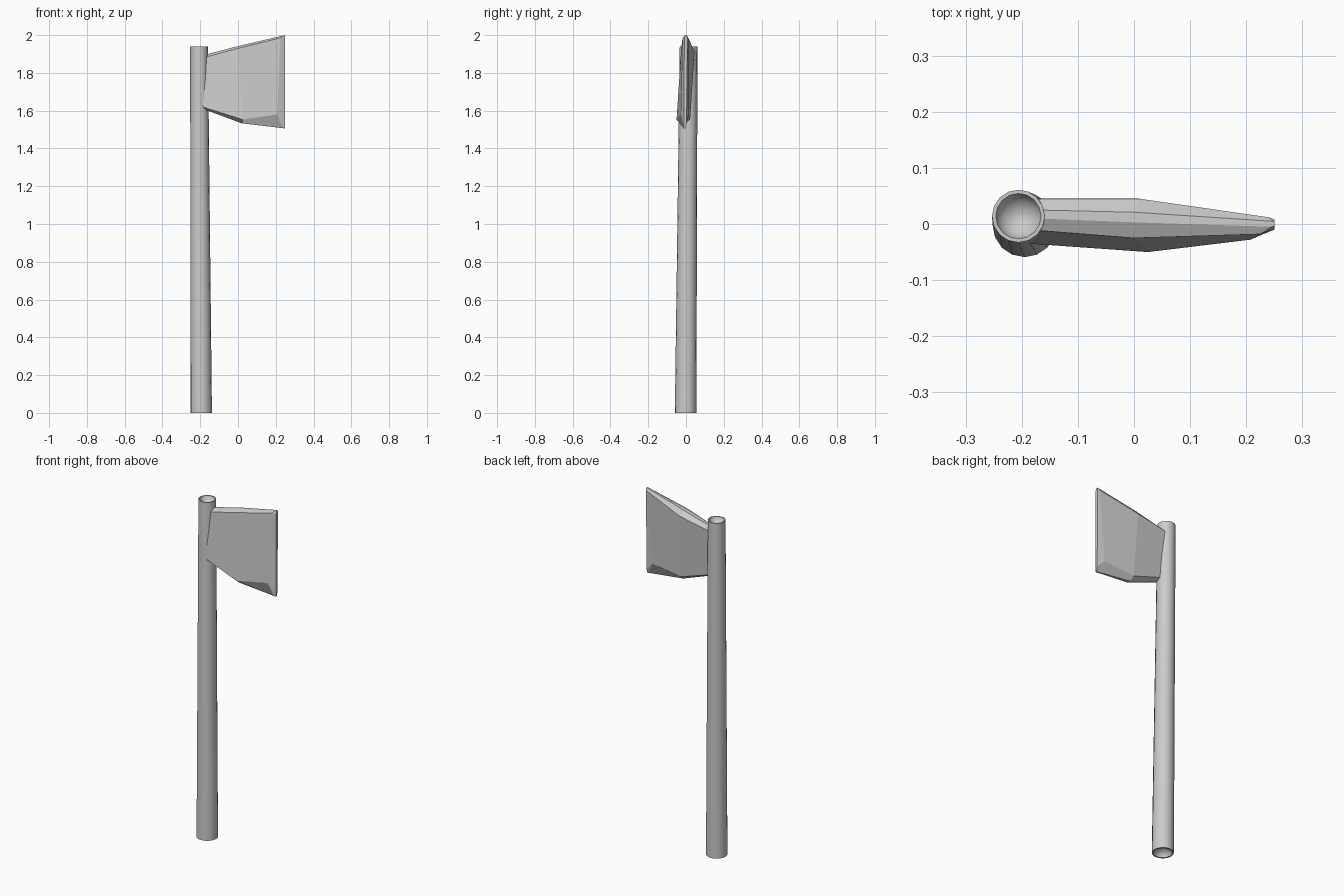
import bpy, bmesh, math

SIDES = 16

def make_object(name, rings, cap_ends=True):
    """Skin a list of equal-length point rings into one closed mesh."""
    bm = bmesh.new()
    loops = [[bm.verts.new(p) for p in ring] for ring in rings]
    for a, b in zip(loops, loops[1:]):
        n = len(a)
        for i in range(n):
            j = (i + 1) % n
            bm.faces.new((a[i], a[j], b[j], b[i]))
    if cap_ends:
        bm.faces.new(loops[0])
        bm.faces.new(loops[-1])
    bmesh.ops.recalc_face_normals(bm, faces=bm.faces[:])
    mesh = bpy.data.meshes.new(name)
    bm.to_mesh(mesh)
    bm.free()
    ob = bpy.data.objects.new(name, mesh)
    bpy.context.collection.objects.link(ob)
    return ob

def circle(cx, cy, z, r):
    return [(cx + r * math.cos(2 * math.pi * i / SIDES),
             cy + r * math.sin(2 * math.pi * i / SIDES), z) for i in range(SIDES)]

# Handle: leaning, tapered shaft with a dished hollow at each end
BOT, TOP = (-0.195, -0.002, 0.0, 0.057), (-0.206, 0.014, 1.94, 0.047)
def dish(end, direction):
    x, y, z, r = end
    return [circle(x, y, z + direction * d, r * s)
            for s, d in ((0.86, 0), (0.78, 0.012), (0.6, 0.022), (0.35, 0.03), (0.08, 0.033))]
rings = dish(BOT, 1)[::-1] + [circle(*BOT), circle(*TOP)] + dish(TOP, -1)
handle = make_object("handle", rings)
bpy.context.view_layer.objects.active = handle
handle.select_set(True)
bpy.ops.object.shade_smooth_by_angle(angle=math.radians(35))

# Blade: bevelled sections from the socket, over the thick middle, to the edge
# order: top back, top front, front upper, front lower,
#        bottom front, bottom back, back lower, back upper
socket = [(-0.175, 0.025, 1.896), (-0.175, 0.010, 1.896),
          (-0.165, -0.012, 1.885), (-0.187, -0.035, 1.62),
          (-0.187, -0.018, 1.61), (-0.187, 0.002, 1.61),
          (-0.187, 0.020, 1.62), (-0.170, 0.045, 1.88)]
middle = [(0.0, 0.021, 1.942), (0.0, 0.003, 1.942),
          (0.0, -0.025, 1.930), (0.025, -0.050, 1.553),
          (0.02, -0.024, 1.533), (0.02, -0.004, 1.533),
          (0.02, 0.022, 1.553), (0.01, 0.045, 1.915)]
shoulder = [(0.245, 0.005, 1.999), (0.245, -0.005, 1.999),
            (0.225, -0.018, 1.985), (0.207, -0.028, 1.58),
            (0.24, -0.012, 1.507), (0.24, -0.004, 1.507),
            (0.207, 0.012, 1.575), (0.24, 0.012, 1.985)]
edge = [(0.25, 0.004, 2.0), (0.25, -0.003, 2.0),
        (0.25, -0.009, 1.985), (0.25, -0.010, 1.53),
        (0.25, -0.010, 1.505), (0.25, -0.004, 1.505),
        (0.25, 0.003, 1.53), (0.25, 0.008, 1.985)]
make_object("blade", [socket, middle, shoulder, edge])
